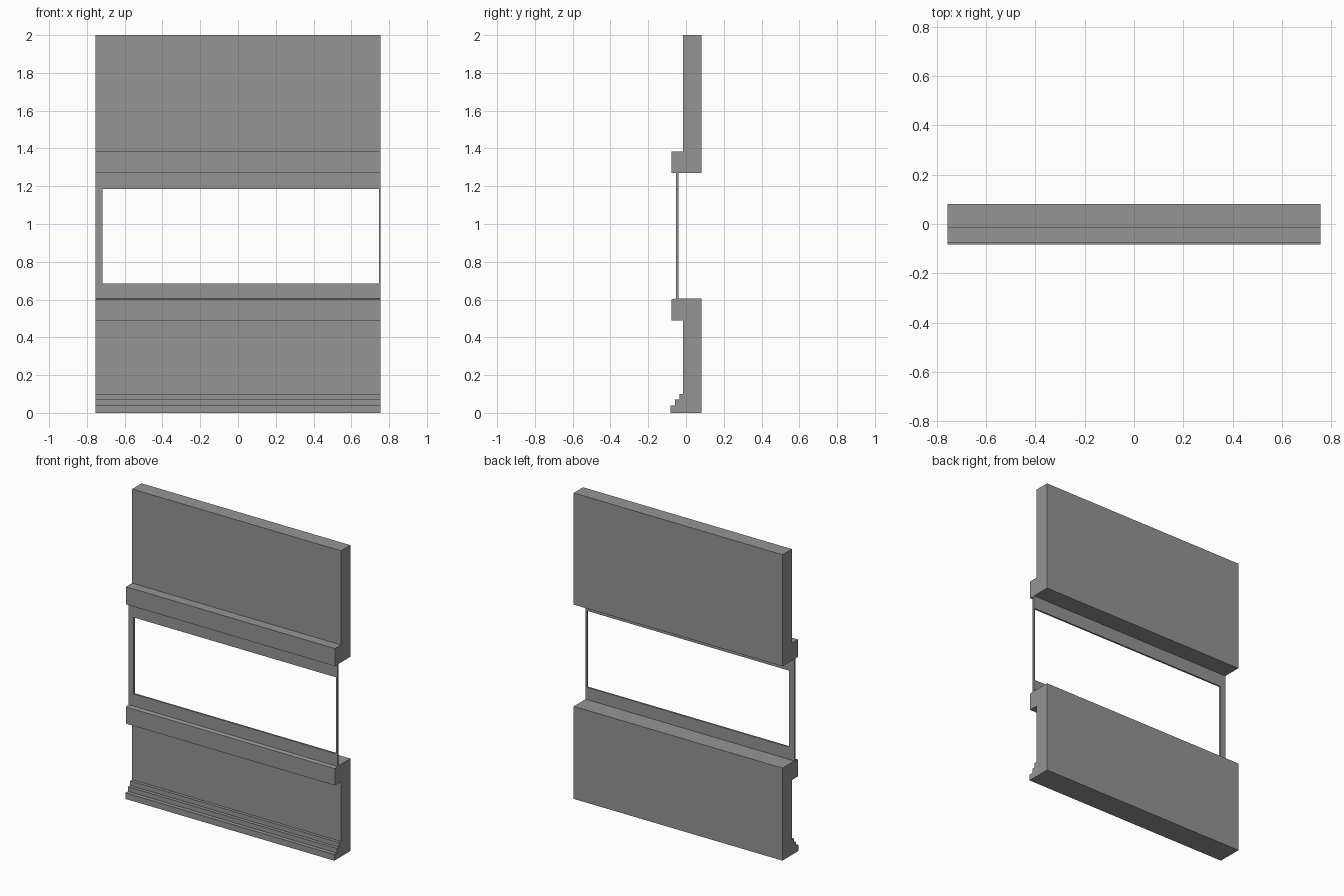
import bpy
import bmesh

cube = bpy.data.objects.get("Cube")
if cube:
    bpy.data.objects.remove(cube, do_unlink=True)

HALF = 0.755            # half width of the wall
FACE, BACK = -0.015, 0.082

grey = bpy.data.materials.new("plain_grey")
grey.use_nodes = True
colour = (0.3, 0.3, 0.3, 1)
grey.diffuse_color = colour
grey.node_tree.nodes["Principled BSDF"].inputs["Base Color"].default_value = colour


def finish(name, bm):
    bmesh.ops.recalc_face_normals(bm, faces=bm.faces)
    mesh = bpy.data.meshes.new(name)
    bm.to_mesh(mesh)
    bm.free()
    mesh.materials.append(grey)
    obj = bpy.data.objects.new(name, mesh)
    bpy.context.collection.objects.link(obj)
    return obj


def extrude_profile(name, points):
    """Run a (y, z) profile along the full width."""
    bm = bmesh.new()
    face = bm.faces.new([bm.verts.new((-HALF, y, z)) for y, z in points])
    side = bmesh.ops.extrude_face_region(bm, geom=[face], use_keep_orig=True)
    moved = [v for v in side["geom"] if isinstance(v, bmesh.types.BMVert)]
    bmesh.ops.translate(bm, verts=moved, vec=(2 * HALF, 0, 0))
    return finish(name, bm)


def rect(y0, y1, z0, z1):
    return [(y0, z0), (y1, z0), (y1, z1), (y0, z1)]


# Solid wall sections below and above the opening
extrude_profile("lower_wall", rect(FACE, BACK, 0, 0.605))
extrude_profile("upper_wall", rect(FACE, BACK, 1.27, 2.0))

# Stepped skirting along the floor
extrude_profile("skirting", [
    (FACE, 0), (-0.083, 0), (-0.083, 0.04), (-0.057, 0.04),
    (-0.057, 0.07), (-0.035, 0.07), (-0.035, 0.1), (FACE, 0.1)])

# Trim bands at the sill and the head
extrude_profile("sill_trim", [
    (FACE, 0.49), (-0.078, 0.49), (-0.078, 0.6), (-0.055, 0.605), (FACE, 0.605)])
extrude_profile("head_trim", rect(-0.078, FACE, 1.27, 1.385))

# Thin window frame with an open middle: wide left post, slim right post
bm = bmesh.new()
outer = [(-HALF, 0.6), (HALF, 0.6), (HALF, 1.275), (-HALF, 1.275)]
inner = [(-0.717, 0.685), (0.746, 0.685), (0.746, 1.185), (-0.717, 1.185)]
rings = [[bm.verts.new((x, -0.053, z)) for x, z in loop] for loop in (outer, inner)]
faces = []
for i in range(4):
    j = (i + 1) % 4
    faces.append(bm.faces.new((rings[0][i], rings[0][j], rings[1][j], rings[1][i])))
back = bmesh.ops.extrude_face_region(bm, geom=faces, use_keep_orig=True)
bmesh.ops.translate(bm, vec=(0, 0.012, 0),
                    verts=[v for v in back["geom"] if isinstance(v, bmesh.types.BMVert)])
finish("window_frame", bm)
